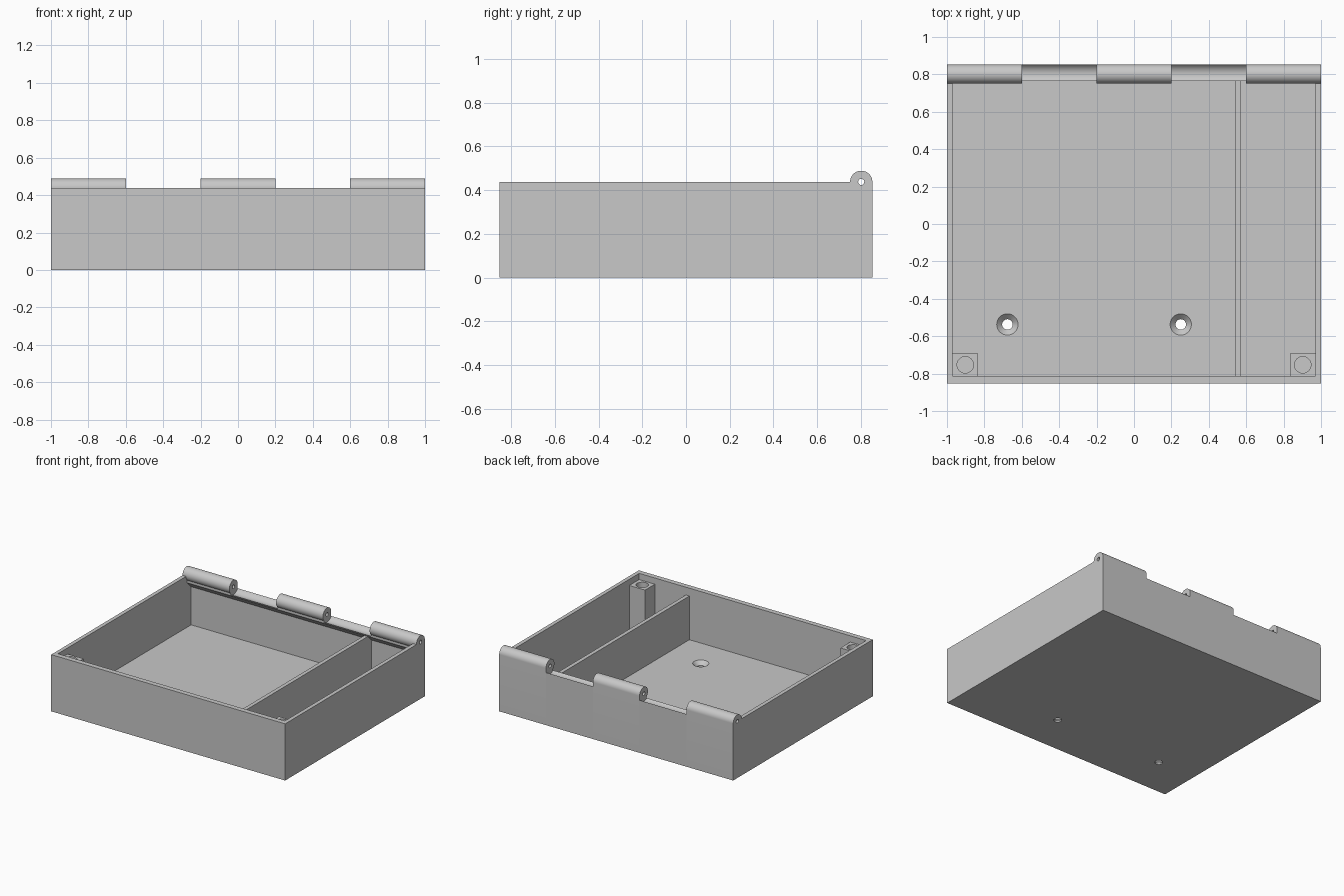
import bpy, bmesh, math
from mathutils import Vector

default = bpy.data.objects.get("Cube")
if default:
    bpy.data.objects.remove(default, do_unlink=True)

grey = bpy.data.materials.new("plain_grey")
grey.use_nodes = True
grey.diffuse_color = (0.58, 0.58, 0.58, 1)
for node in grey.node_tree.nodes:
    if node.type == 'BSDF_PRINCIPLED':
        node.inputs["Base Color"].default_value = grey.diffuse_color

# Main dimensions
W, D, H = 1.0, 0.8525, 0.438       # half width, half depth, wall height
IX, IY = 0.97, 0.813               # inner faces of the walls
FLOOR = 0.04
R, CLEAR = 0.051, 0.06             # knuckle and recess radius
HY = D - R                         # hinge axis
LIP, LIP_Z = 0.765, 0.383          # inner face of the hinge rail and its lower edge


def finish(name, bm, smooth=False):
    bmesh.ops.recalc_face_normals(bm, faces=bm.faces[:])
    mesh = bpy.data.meshes.new(name)
    bm.to_mesh(mesh)
    bm.free()
    mesh.materials.append(grey)
    obj = bpy.data.objects.new(name, mesh)
    bpy.context.collection.objects.link(obj)
    if smooth:
        smooth_shade(obj)
    return obj


def activate(obj):
    bpy.ops.object.select_all(action='DESELECT')
    obj.select_set(True)
    bpy.context.view_layer.objects.active = obj


def smooth_shade(obj):
    activate(obj)
    bpy.ops.object.shade_smooth_by_angle(angle=math.radians(30))


def extrude_x(name, profile, x0, x1, smooth=False):
    """Extrude a (y, z) outline along x."""
    bm = bmesh.new()
    face = bm.faces.new([bm.verts.new((x0, y, z)) for y, z in profile])
    new = bmesh.ops.extrude_face_region(bm, geom=[face])["geom"]
    verts = [v for v in new if isinstance(v, bmesh.types.BMVert)]
    bmesh.ops.translate(bm, verts=verts, vec=Vector((x1 - x0, 0, 0)))
    return finish(name, bm, smooth)


def box(name, x0, x1, y0, y1, z0, z1):
    return extrude_x(name, [(y0, z0), (y1, z0), (y1, z1), (y0, z1)], x0, x1)


def lathe(name, profile, x, y, n=32):
    """Closed solid from (radius, z) rings."""
    bm = bmesh.new()
    rings = [[bm.verts.new((x + r * math.cos(2 * math.pi * i / n),
                            y + r * math.sin(2 * math.pi * i / n), z))
              for i in range(n)] for r, z in profile]
    for a, b in zip(rings, rings[1:]):
        for i in range(n):
            j = (i + 1) % n
            bm.faces.new((a[i], a[j], b[j], b[i]))
    bm.faces.new(rings[0])
    bm.faces.new(rings[-1])
    return finish(name, bm)


def arc(r, a0, a1, n):
    """Points around the hinge axis."""
    return [(HY + r * math.cos(a0 + (a1 - a0) * i / n),
             H + r * math.sin(a0 + (a1 - a0) * i / n)) for i in range(n + 1)]


def lip_angle(r):
    """Angle below the axis where a circle meets the rail's inner face."""
    return math.pi + math.acos((HY - LIP) / r)


def cut(obj, cutter):
    mod = obj.modifiers.new("hole", 'BOOLEAN')
    mod.operation = 'DIFFERENCE'
    mod.solver = 'EXACT'
    mod.object = cutter
    activate(obj)
    bpy.ops.object.modifier_apply(modifier=mod.name)
    bpy.data.objects.remove(cutter, do_unlink=True)


# Floor with two countersunk screw holes
floor = box("floor", -IX, IX, -IY, IY, 0, FLOOR)
for x in (-0.677, 0.25):
    r, big = 0.028, 0.057
    step = big - r
    cut(floor, lathe("screw_cutter", [(r, -0.1), (r, FLOOR - step), (big, FLOOR),
                                      (big + step, FLOOR + step)], x, -0.537))
smooth_shade(floor)

# Front and side walls; the side walls end against the hinge rail
box("front_wall", -IX, IX, -D, -IY, 0, H)
under = [(LIP, LIP_Z), (IY, LIP_Z - (IY - LIP)), (IY, 0)]
lip_top = arc(R, lip_angle(R), lip_angle(R), 1)[:1]
side = [(-D, 0), (-D, H), (HY - R, H)] + lip_top + under
extrude_x("right_wall", side, -W, -IX)
extrude_x("left_wall", side, IX, W)

# Back wall: hinge knuckles alternating with round clearance recesses
knuckle = [(D, 0)] + arc(R, 0, lip_angle(R), 36) + under
recess = [(D, 0)] + arc(CLEAR, -math.acos(R / CLEAR),
                        lip_angle(CLEAR) - 2 * math.pi, 20) + under
for i in range(5):
    x0 = -W + 0.4 * i
    if i % 2:
        extrude_x("hinge_recess", recess, x0, x0 + 0.4, True)
    else:
        part = extrude_x("hinge_knuckle", knuckle, x0, x0 + 0.4)
        pin = arc(0.014, 0, 2 * math.pi, 24)[:-1]
        cut(part, extrude_x("pin_cutter", pin, x0 - 0.1, x0 + 0.5))
        smooth_shade(part)

# Divider between the two compartments
box("divider", 0.54, 0.57, -IY, IY, FLOOR, 0.378)

# Corner posts with blind holes
for label, s in (("right", -1), ("left", 1)):
    xs = sorted((s * IX, s * 0.835))
    post = box(label + "_post", xs[0], xs[1], -IY, -0.693, FLOOR, 0.39)
    cut(post, lathe("post_cutter", [(0.044, 0.15), (0.044, 0.5)], s * 0.902, -0.753))
    smooth_shade(post)
